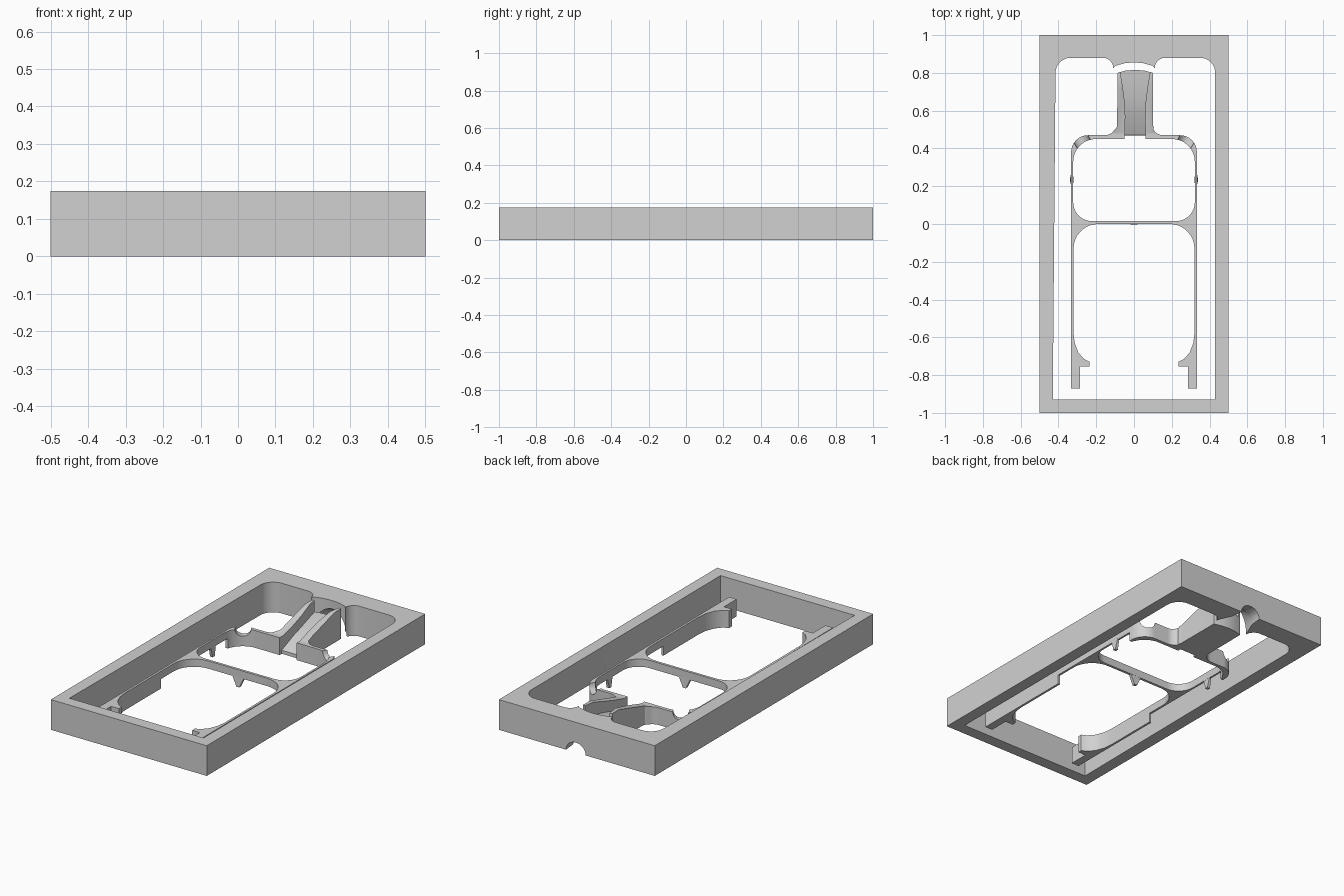
import bpy, bmesh, math
from mathutils import Vector

if "Cube" in bpy.data.objects:
    bpy.data.objects.remove(bpy.data.objects["Cube"])

grey = bpy.data.materials.new("light_grey")
grey.diffuse_color = (0.64, 0.64, 0.64, 1)
grey.use_nodes = True
grey.node_tree.nodes["Principled BSDF"].inputs["Base Color"].default_value = grey.diffuse_color


def arc(cx, cy, r, a0, a1, n=9):
    return [(cx + r * math.cos(math.radians(a0 + (a1 - a0) * i / n)),
             cy + r * math.sin(math.radians(a0 + (a1 - a0) * i / n))) for i in range(n + 1)]


def mirrored(half):
    """Close a right-hand half outline (bottom centre to top centre) with its mirror."""
    return half + [(-x, y) for x, y in reversed(half) if abs(x) > 1e-6]


def loft(name, sections):
    """Solid through matching closed sections, facing outwards."""
    bm = bmesh.new()
    rings = [[bm.verts.new(p) for p in s] for s in sections]
    n = len(rings[0])
    for a, b in zip(rings, rings[1:]):
        for i in range(n):
            bm.faces.new((a[i], a[(i + 1) % n], b[(i + 1) % n], b[i]))
    caps = [bm.faces.new(rings[0][::-1]), bm.faces.new(rings[-1])]
    bm.normal_update()
    bmesh.ops.triangulate(bm, faces=caps)
    if bm.calc_volume(signed=True) < 0:
        bmesh.ops.reverse_faces(bm, faces=bm.faces)
    me = bpy.data.meshes.new(name)
    bm.to_mesh(me)
    bm.free()
    me.materials.append(grey)
    ob = bpy.data.objects.new(name, me)
    bpy.context.collection.objects.link(ob)
    return ob


def prism(name, pts, z0, z1):
    return loft(name, [[(x, y, z) for x, y in pts] for z in (z0, z1)])


def box(name, x0, x1, y0, y1, z0, z1):
    return prism(name, [(x0, y0), (x1, y0), (x1, y1), (x0, y1)], z0, z1)


def cut(ob, cutter):
    m = ob.modifiers.new("cut", 'BOOLEAN')
    m.operation, m.solver, m.object = 'DIFFERENCE', 'EXACT', cutter
    bpy.context.view_layer.objects.active = ob
    bpy.ops.object.modifier_apply(modifier=m.name)
    bpy.data.objects.remove(cutter, do_unlink=True)


def smooth(ob):
    bpy.ops.object.select_all(action='DESELECT')
    ob.select_set(True)
    bpy.context.view_layer.objects.active = ob
    bpy.ops.object.shade_smooth_by_angle(angle=math.radians(25))


# Outer frame with shaped opening
frame = box("outer_frame", -0.5, 0.5, -1, 1, 0, 0.175)
half = ([(0, -0.93), (0.43, -0.93)] + arc(0.35, 0.80, 0.08, 0, 90)
        + arc(0.165, 0.825, 0.055, 90, 180) + [(0.10, 0.837), (0.05, 0.851), (0, 0.856)])
opening = [(x + 0.015 * (y + 0.93) / 1.8 if x < -0.3 else x, y) for x, y in mirrored(half)]
cut(frame, prism("opening_cutter", opening, -0.1, 0.3))

# Flared groove under the back wall
def half_round(y, w, h):
    return [(0.006 + w * c, y, h * s) for c, s in arc(0, 0, 1, 0, 180, 16)] + \
           [(0.006 - w, y, -0.1), (0.006 + w, y, -0.1)]
cut(frame, loft("groove_cutter", [half_round(0.78, 0.12, 0.15), half_round(0.86, 0.1, 0.125),
                                  half_round(0.93, 0.07, 0.07), half_round(1.05, 0.058, 0.05)]))
smooth(frame)

# Inner holder: legs, ring and neck in one outline
half = ([(0, 0)] + arc(0.19, -0.13, 0.13, 90, 0)
        + [(0.32, -0.58), (0.314, -0.63), (0.295, -0.68), (0.265, -0.715), (0.235, -0.73),
           (0.235, -0.755), (0.285, -0.755), (0.285, -0.87), (0.333, -0.87)]
        + arc(0.243, 0.38, 0.09, 0, 90) + arc(0.155, 0.53, 0.06, 270, 180)
        + [(0.094, 0.80), (0.05, 0.812), (0, 0.816)])
outline = [(x + (0.006 if y > 0.5 else 0), y) for x, y in mirrored(half)]
holder = prism("inner_holder", outline, 0, 0.175)

# Ring window
window = mirrored([(0, 0.015)] + arc(0.222, 0.115, 0.10, 270, 360)
                  + arc(0.202, 0.33, 0.12, 0, 90) + [(0, 0.45)])
cut(holder, prism("window_cutter", window, -0.1, 0.3))

# Lower the legs and ring, leaving the neck walls sloping up
slope = [(-1, 0.1), (0.48, 0.1), (0.74, 0.175), (0.74, 0.3), (-1, 0.3)]
cut(holder, loft("slope_cutter", [[(x, y, z) for y, z in slope] for x in (-0.6, 0.6)]))

# Raise the underside between the leg steps and the ring corners
cut(holder, box("underside_cutter", -0.6, 0.6, -0.25, 0.36, -0.1, 0.055))

# Curved ramp channel in the neck: y, half width, floor height
channel = [(0.43, 0.055, -0.05), (0.468, 0.055, -0.05), (0.47, 0.055, 0.02), (0.57, 0.052, 0.065),
           (0.65, 0.056, 0.085), (0.73, 0.066, 0.10), (0.83, 0.084, 0.11)]
cut(holder, loft("channel_cutter", [[(0.006 - w, y, f), (0.006 + w, y, f), (0.006 + w, y, 0.3),
                                     (0.006 - w, y, 0.3)] for y, w, f in channel]))

# Round notches over the ring corners
for s in (-1, 1):
    ring = arc(0, 0, 0.042, 0, 345, 23)
    axis, side = Vector((s * 0.5, 0.866, 0)), Vector((0.866, -s * 0.5, 0))
    mid = Vector((s * 0.272, 0.435, 0.1))
    cut(holder, loft("notch_cutter", [[mid + axis * t + side * u + Vector((0, 0, v)) for u, v in ring]
                                      for t in (-0.07, 0.07)]))
smooth(holder)

# Tapered support pegs under the ring sides and the crossbar
def peg(name, x, y, top, foot):
    loft(name, [[(x + i * w, y + j * d, z) for i, j in ((-1, -1), (1, -1), (1, 1), (-1, 1))]
                for z, (w, d) in ((0, foot), (0.06, top))])
for s, label in ((-1, "left"), (1, "right")):
    peg(label + "_peg", s * 0.329, 0.235, (0.006, 0.024), (0.009, 0.009))
peg("crossbar_peg", 0, 0.007, (0.038, 0.007), (0.009, 0.009))
